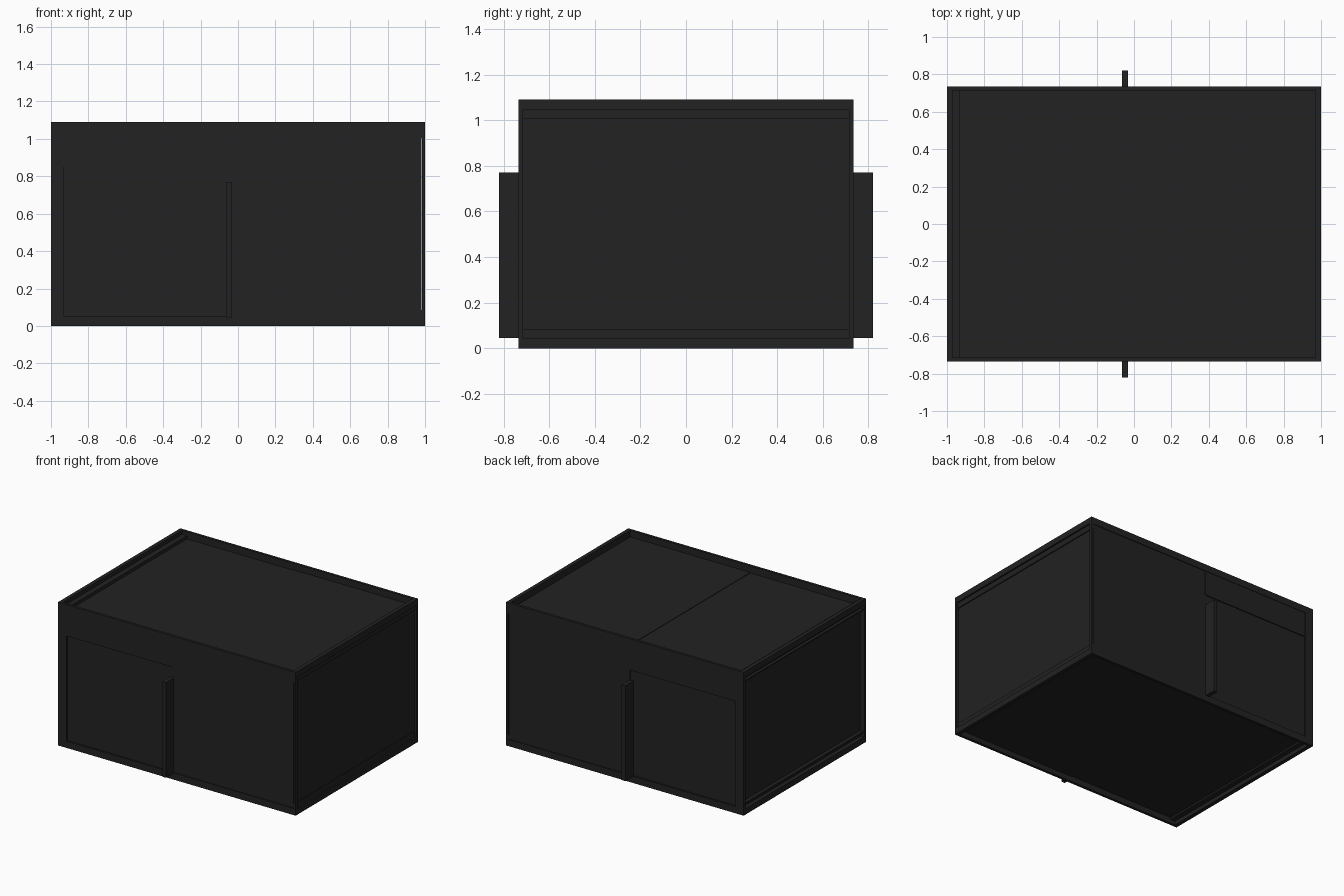
import bpy

old = bpy.data.objects.get("Cube")
if old:
    bpy.data.objects.remove(old)

# Single dark paint
paint = bpy.data.materials.new("charcoal_paint")
paint.use_nodes = True
COLOUR = (0.016, 0.016, 0.016, 1)
paint.diffuse_color = COLOUR
bsdf = paint.node_tree.nodes["Principled BSDF"]
bsdf.inputs["Base Color"].default_value = COLOUR
bsdf.inputs["Roughness"].default_value = 0.8

FACES = [(0, 2, 3, 1), (4, 5, 7, 6), (0, 1, 5, 4), (2, 6, 7, 3), (0, 4, 6, 2), (1, 3, 7, 5)]


def box(name, xs, ys, zs):
    """Box between pairs of limits."""
    xs, ys, zs = sorted(xs), sorted(ys), sorted(zs)
    mesh = bpy.data.meshes.new(name)
    mesh.from_pydata([(x, y, z) for x in xs for y in ys for z in zs], [], FACES)
    # The vertex order runs x, then y, then z
    mesh.materials.append(paint)
    obj = bpy.data.objects.new(name, mesh)
    bpy.context.collection.objects.link(obj)
    return obj


W, D, H = 1.0, 0.735, 1.09     # half width, half depth, height
SEAM = -0.04                   # joint between the two halves
RAIL = 0.052                   # height of the edge rails
LIP = 0.02                     # thickness of the edge rails

# Inner body, with the two roof and floor panels meeting at the seam
box("main_body", (SEAM, W - 0.02), (-D + 0.005, D - 0.005), (0.04, H - 0.05))
box("second_body", (-W + 0.035, SEAM), (-D + 0.011, D - 0.011), (0.044, H - 0.054))

# Long walls, mirrored front and back
for side, label in ((-1, "front"), (1, "back")):
    outer, inner = side * D, side * (D - LIP)
    box(label + "_top_rail", (-W, W), (outer, inner), (H - RAIL, H))
    box(label + "_bottom_rail", (-W, W), (outer, inner), (0, RAIL))
    box(label + "_end_post", (-W, -0.93), (outer, inner), (RAIL, H - RAIL))
    box(label + "_corner_trim", (W - 0.015, W), (outer, inner), (RAIL, H - RAIL))
    box(label + "_upper_strip", (-0.93, SEAM + 0.01), (side * (D - 0.003), inner),
        (0.85, H - RAIL))
    box(label + "_fin", (-0.063, -0.032), (side * 0.82, inner), (0.045, 0.77))

# Plain end: stepped rails along top and bottom
for label, edge, sign in (("top", H, -1), ("bottom", 0, 1)):
    box("left_%s_rail" % label, (W - 0.03, W), (-D, D), (edge, edge + sign * 0.045))
    box("left_%s_step" % label, (W - 0.03, W - 0.012), (-D + 0.004, D - 0.004),
        (edge + sign * 0.045, edge + sign * 0.085))

# Channel end: open channels along top and bottom
for label, edge, sign in (("top", H, -1), ("bottom", 0, 1)):
    box("right_%s_flange" % label, (-W, -W + 0.03), (-D, D), (edge, edge + sign * 0.045))
    box("right_%s_web" % label, (-W + 0.03, -0.93), (-D + LIP, D - LIP),
        (edge + sign * 0.03, edge + sign * 0.085))
    box("right_%s_ledge" % label, (-W + 0.008, -W + 0.04), (-D + LIP, D - LIP),
        (edge + sign * 0.073, edge + sign * 0.085))
